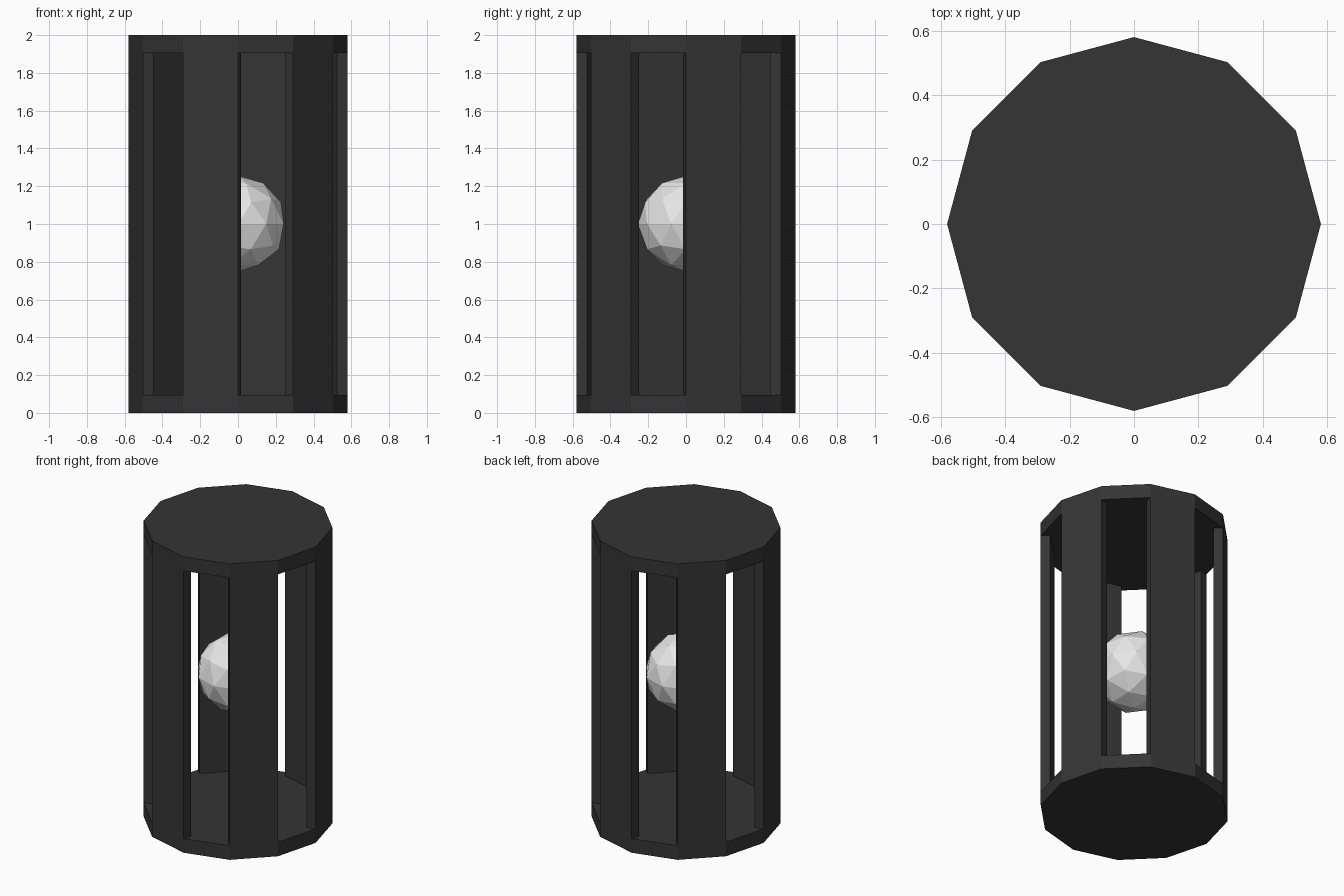
import bpy, math
from mathutils import Vector

if "Cube" in bpy.data.objects:
    bpy.data.objects.remove(bpy.data.objects["Cube"])

R, CAP, HEIGHT, THICK = 0.58, 0.095, 2.0, 0.058


def material(name, value):
    m = bpy.data.materials.new(name)
    m.diffuse_color = (value, value, value, 1)
    m.use_nodes = True
    m.node_tree.nodes["Principled BSDF"].inputs["Base Color"].default_value = m.diffuse_color
    return m


dark = material("charcoal", 0.035)
pale = material("pale_grey", 0.8)


def finish(name, mat):
    ob = bpy.context.object
    ob.name = name
    ob.data.materials.append(mat)
    return ob


# Twelve-sided solid end caps
for name, z in (("bottom_cap", CAP / 2), ("top_cap", HEIGHT - CAP / 2)):
    bpy.ops.mesh.primitive_cylinder_add(vertices=12, radius=R, depth=CAP, location=(0, 0, z))
    finish(name, dark)

# Six upright wall panels on every other side, leaving open slots between
width = 2 * R * math.sin(math.radians(15))
apothem = R * math.cos(math.radians(15))
for i in range(6):
    a = math.radians(15 + 60 * i)
    d = apothem - THICK / 2
    bpy.ops.mesh.primitive_cube_add(size=1, location=(d * math.cos(a), d * math.sin(a), HEIGHT / 2),
                                    rotation=(0, 0, a))
    panel = finish(f"wall_panel_{i + 1}", dark)
    panel.scale = Vector((THICK, width, HEIGHT - 2 * CAP))

# Faceted ball floating in the middle
bpy.ops.mesh.primitive_ico_sphere_add(subdivisions=2, radius=0.255, location=(0, 0, HEIGHT / 2))
finish("glowing_ball", pale)
